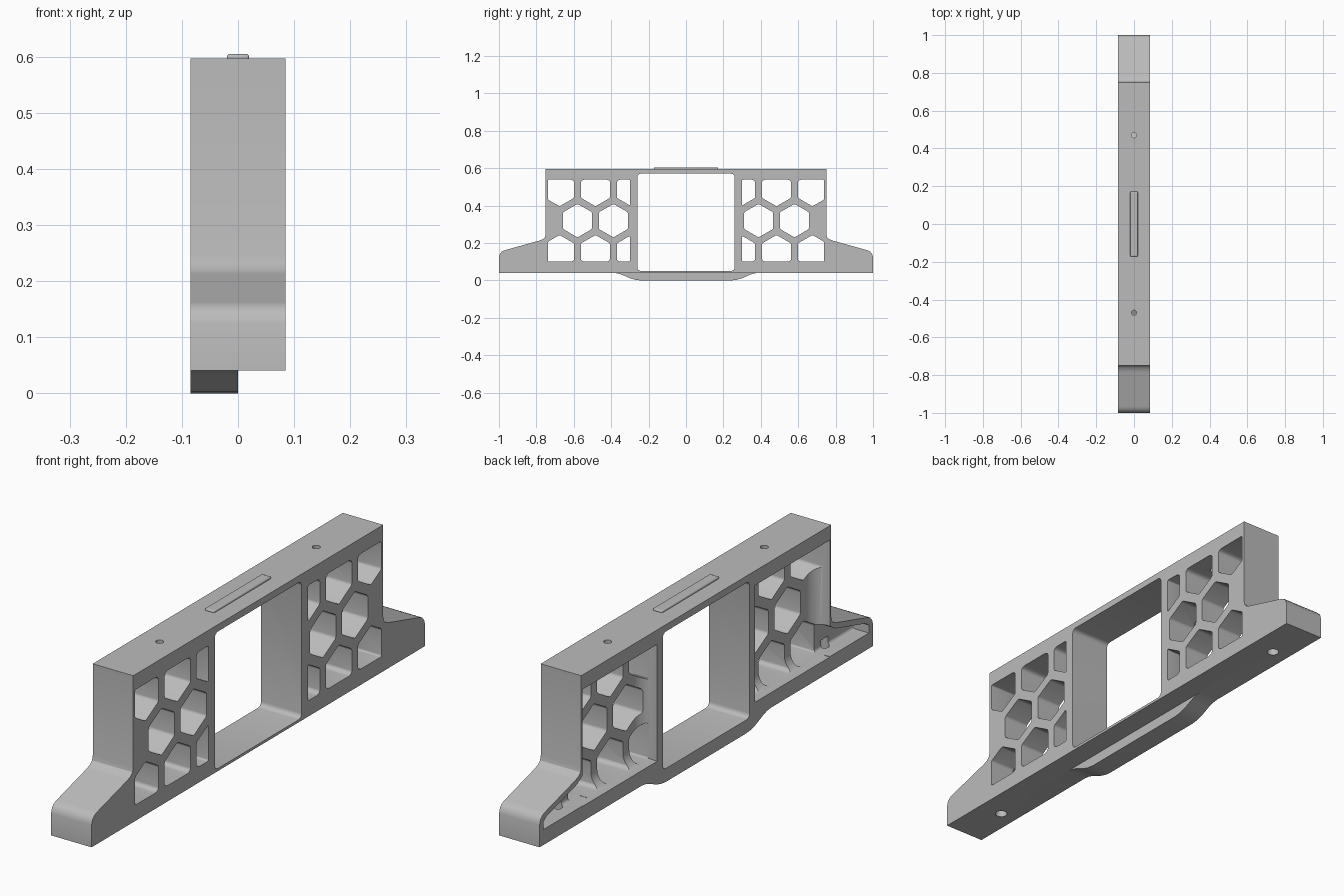
import bpy, bmesh, math
from mathutils import Matrix

cube = bpy.data.objects.get("Cube")
if cube:
    bpy.data.objects.remove(cube, do_unlink=True)

grey = bpy.data.materials.new("light_grey")
grey.use_nodes = True
colour = (0.5, 0.5, 0.5, 1)
grey.diffuse_color = colour
grey.node_tree.nodes["Principled BSDF"].inputs["Base Color"].default_value = colour

HALF = 0.085      # half of the body width
FLOOR = -0.02     # depth of the pockets behind the honeycomb plate


def to_object(name, bm):
    bmesh.ops.recalc_face_normals(bm, faces=bm.faces)
    mesh = bpy.data.meshes.new(name)
    bm.to_mesh(mesh)
    bm.free()
    obj = bpy.data.objects.new(name, mesh)
    bpy.context.collection.objects.link(obj)
    mesh.materials.append(grey)
    return obj


def prism(name, outlines, x0, x1, clip=None, corner=0, floor_round=0):
    """Extrude (y, z) outlines along x, with optional clipping and rounding."""
    flat = bmesh.new()
    for pts in outlines:
        flat.faces.new([flat.verts.new((0, y, z)) for y, z in pts])
    for co, no in clip or []:
        geom = flat.verts[:] + flat.edges[:] + flat.faces[:]
        bmesh.ops.bisect_plane(flat, geom=geom, plane_co=co, plane_no=no, clear_outer=True)
    if corner:
        bmesh.ops.bevel(flat, geom=flat.verts[:], offset=corner, segments=4,
                        profile=0.5, affect='VERTICES')
    bm = bmesh.new()
    for face in flat.faces:
        a = [bm.verts.new((x0, v.co.y, v.co.z)) for v in face.verts]
        b = [bm.verts.new((x1, v.co.y, v.co.z)) for v in face.verts]
        bm.faces.new(a)
        bm.faces.new(b[::-1])
        for i in range(len(a)):
            j = (i + 1) % len(a)
            bm.faces.new((a[j], a[i], b[i], b[j]))
    flat.free()
    if floor_round:
        edges = [e for e in bm.edges if all(abs(v.co.x - x1) < 1e-5 for v in e.verts)]
        bmesh.ops.bevel(bm, geom=edges, offset=floor_round, segments=8,
                        profile=0.5, affect='EDGES')
    return to_object(name, bm)


def pin(name, x, y, z0, z1, radius):
    bm = bmesh.new()
    bmesh.ops.create_cone(bm, cap_ends=True, segments=24, radius1=radius, radius2=radius,
                          depth=z1 - z0, matrix=Matrix.Translation((x, y, (z0 + z1) / 2)))
    return to_object(name, bm)


def combine(target, tool, operation):
    mod = target.modifiers.new("combine", 'BOOLEAN')
    mod.operation = operation
    mod.solver = 'EXACT'
    mod.object = tool
    bpy.context.view_layer.objects.active = target
    bpy.ops.object.modifier_apply(modifier=mod.name)
    bpy.data.objects.remove(tool, do_unlink=True)


def rect(y0, y1, z0, z1):
    return [(y0, z0), (y1, z0), (y1, z1), (y0, z1)]


def mirrored(half):
    return half + [(-y, z) for y, z in reversed(half)]


# Body: tall block with sloping feet at both ends
body = prism("bracket_body", [mirrored([
    (1, 0.041), (1, 0.125), (0.995, 0.143), (0.983, 0.156), (0.965, 0.163),
    (0.785, 0.213), (0.765, 0.221), (0.754, 0.232), (0.75, 0.248), (0.75, 0.597)])],
    -HALF, HALF)

# Lip: half-width rib that curves down under the window
lip = prism("lower_lip", [mirrored([
    (0.24, 0), (0.27, 0.003), (0.3, 0.012), (0.34, 0.03), (0.365, 0.038),
    (0.39, 0.041), (0.39, 0.046)])], -HALF, 0)
combine(body, lip, 'UNION')

# Central window
combine(body, prism("window_cutter", [rect(-0.26, 0.26, 0.051, 0.571)],
                    -0.2, 0.2, corner=0.018), 'DIFFERENCE')

# Honeycomb spacing
pitch, radius, middle = 0.192, 0.0895, 0.32
row = pitch * math.sqrt(3) / 2
cells = [(0.388 + pitch * i, middle) for i in range(2)]
cells += [(0.292 + pitch * i, middle + s * row) for i in range(3) for s in (-1, 1)]

for side in (-1, 1):
    # Rounded main pocket, open on one broad face
    y0, y1 = sorted((side * 0.294, side * 0.742))
    combine(body, prism("pocket_cutter", [rect(y0, y1, 0.098, 0.542)],
                        -0.12, FLOOR, floor_round=0.055), 'DIFFERENCE')

    # Pocket extension into the foot
    foot = [(0.68, 0.1), (0.976, 0.1), (0.976, 0.13), (0.955, 0.144),
            (0.775, 0.194), (0.742, 0.215), (0.68, 0.215)]
    combine(body, prism("foot_cutter", [[(side * y, z) for y, z in foot]],
                        -0.12, FLOOR - 0.001, floor_round=0.012), 'DIFFERENCE')

    # Hexagonal holes trimmed to the pocket
    hexes = [[(side * cy + radius * math.sin(math.radians(60 * k)),
               cz + radius * math.cos(math.radians(60 * k))) for k in range(6)]
             for cy, cz in cells]
    limits = [((0, side * 0.739, 0), (0, side, 0)), ((0, side * 0.299, 0), (0, -side, 0)),
              ((0, 0, 0.539), (0, 0, 1)), ((0, 0, 0.101), (0, 0, -1))]
    combine(body, prism("hex_cutter", hexes, -0.12, 0.12, clip=limits, corner=0.007),
            'DIFFERENCE')

    # Screw holes in the top and in the foot
    combine(body, pin("top_screw_cutter", 0, side * 0.47, 0.5, 0.7, 0.014), 'DIFFERENCE')
    combine(body, pin("foot_screw_cutter", -0.015, side * 0.8, -0.1, 0.13, 0.022),
            'DIFFERENCE')

# Raised key on the top with a softened upper edge
key = prism("top_key", [rect(-0.172, 0.172, 0.59, 0.605)], -0.02, 0.02)
bevel = key.modifiers.new("soft_edge", 'BEVEL')
bevel.width = 0.005
bevel.segments = 3

# Smooth the curved walls while keeping edges sharp
bpy.ops.object.select_all(action='DESELECT')
for obj in (body, key):
    obj.select_set(True)
bpy.context.view_layer.objects.active = body
bpy.ops.object.shade_smooth_by_angle(angle=math.radians(30))
